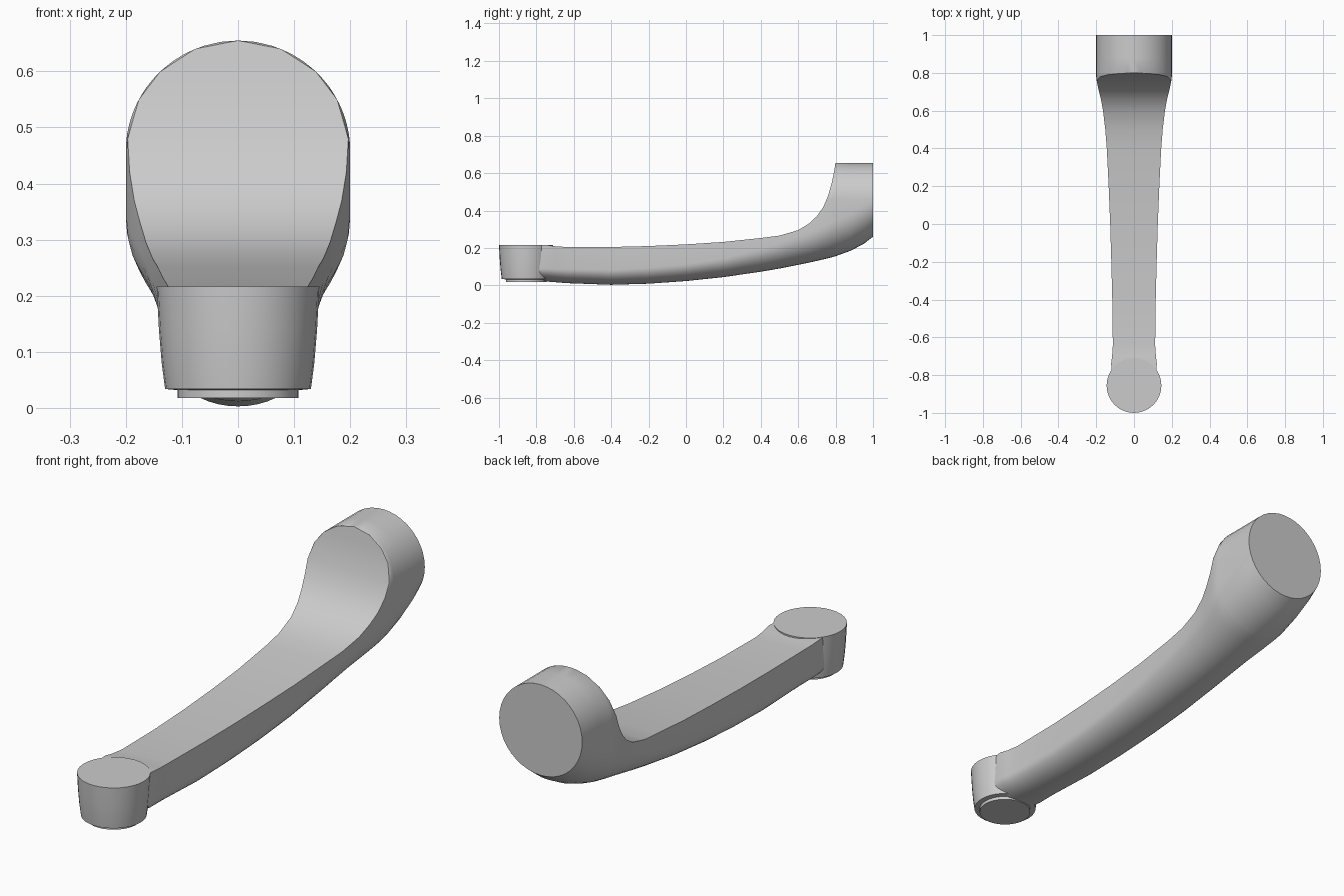
import bpy, bmesh, math

if "Cube" in bpy.data.objects:
    bpy.data.objects.remove(bpy.data.objects["Cube"])

metal = bpy.data.materials.new("light_grey_metal")
metal.diffuse_color = (0.6, 0.6, 0.6, 1)
metal.use_nodes = True
metal.node_tree.nodes["Principled BSDF"].inputs["Base Color"].default_value = metal.diffuse_color


def finish(bm, name, angle=35):
    bmesh.ops.remove_doubles(bm, verts=bm.verts, dist=0.0004)
    bmesh.ops.recalc_face_normals(bm, faces=bm.faces)
    mesh = bpy.data.meshes.new(name)
    bm.to_mesh(mesh)
    bm.free()
    mesh.materials.append(metal)
    ob = bpy.data.objects.new(name, mesh)
    bpy.context.collection.objects.link(ob)
    bpy.ops.object.select_all(action='DESELECT')
    bpy.context.view_layer.objects.active = ob
    ob.select_set(True)
    bpy.ops.object.shade_smooth_by_angle(angle=math.radians(angle))
    return ob


HUB_Z, HUB_R = 0.457, 0.198   # centre height and radius of the round hub


def section(y, bottom, top, w, b):
    """U-shaped section, cut flat at top; becomes a full disc at the hub."""
    half = []
    zc = bottom + b
    for i in range(11):                       # rounded belly
        a = math.pi / 2 * i / 10
        half.append((w * math.sin(a), zc - b * math.cos(a)))
    half.append((w, max(zc, min(top, HUB_Z))))  # side wall
    reach = math.asin(max(0, min(1, (top - HUB_Z) / HUB_R)))
    for i in range(1, 11):                    # upper arc of the hub
        a = reach * i / 10
        half.append((w * math.cos(a), half[11][1] + HUB_R * math.sin(a)))
    loop = half + [(-x, z) for x, z in reversed(half[1:])]
    return [(x, y, z) for x, z in loop]


# lever arm and hub: y, bottom, top, half width, belly depth
stations = [
    (-0.86, 0.027, 0.215, 0.110, 0.06), (-0.74, 0.020, 0.215, 0.121, 0.07),
    (-0.70, 0.017, 0.209, 0.116, 0.07), (-0.64, 0.012, 0.205, 0.112, 0.075),
    (-0.40, 0.003, 0.205, 0.115, 0.08), (-0.20, 0.009, 0.210, 0.120, 0.085),
    (0.00, 0.023, 0.219, 0.126, 0.09), (0.20, 0.044, 0.232, 0.134, 0.10),
    (0.40, 0.073, 0.253, 0.144, 0.12), (0.50, 0.090, 0.266, 0.152, 0.135),
    (0.60, 0.110, 0.295, 0.164, 0.15), (0.66, 0.122, 0.332, 0.175, 0.16),
    (0.70, 0.131, 0.370, 0.185, 0.17), (0.735, 0.139, 0.420, 0.193, 0.18),
    (0.76, 0.145, 0.480, 0.198, 0.185), (0.78, 0.150, 0.550, 0.2, 0.19),
    (0.79, 0.153, 0.600, 0.2, 0.19), (0.797, 0.155, 0.640, 0.2, 0.19),
    (0.80, 0.156, 0.655, 0.2, 0.19), (0.88, 0.185, 0.655, 0.2, 0.195),
    (0.95, 0.222, 0.655, 0.2, 0.197), (1.00, 0.260, 0.655, 0.2, 0.197),
]
bm = bmesh.new()
rings = [[bm.verts.new(p) for p in section(*s)] for s in stations]
n = len(rings[0])
mid = n // 2
for r0, r1 in zip(rings, rings[1:]):
    for i in range(n):
        j = (i + 1) % n
        bm.faces.new((r0[i], r0[j], r1[j], r1[i]))
bm.faces.new(rings[0])
bm.faces.new(rings[-1])
finish(bm, "lever_arm")

# round pivot knob at the tip, with a recessed foot below
profile = [(0.108, 0.018), (0.108, 0.032), (0.130, 0.034), (0.136, 0.08),
           (0.141, 0.14), (0.145, 0.217)]
bm = bmesh.new()
SEG = 32
rings = [[bm.verts.new((r * math.cos(2 * math.pi * i / SEG),
                        -0.855 + r * math.sin(2 * math.pi * i / SEG), z))
          for i in range(SEG)] for r, z in profile]
for r0, r1 in zip(rings, rings[1:]):
    for i in range(SEG):
        j = (i + 1) % SEG
        bm.faces.new((r0[i], r0[j], r1[j], r1[i]))
bm.faces.new(rings[0])
bm.faces.new(rings[-1])
finish(bm, "pivot_knob")
